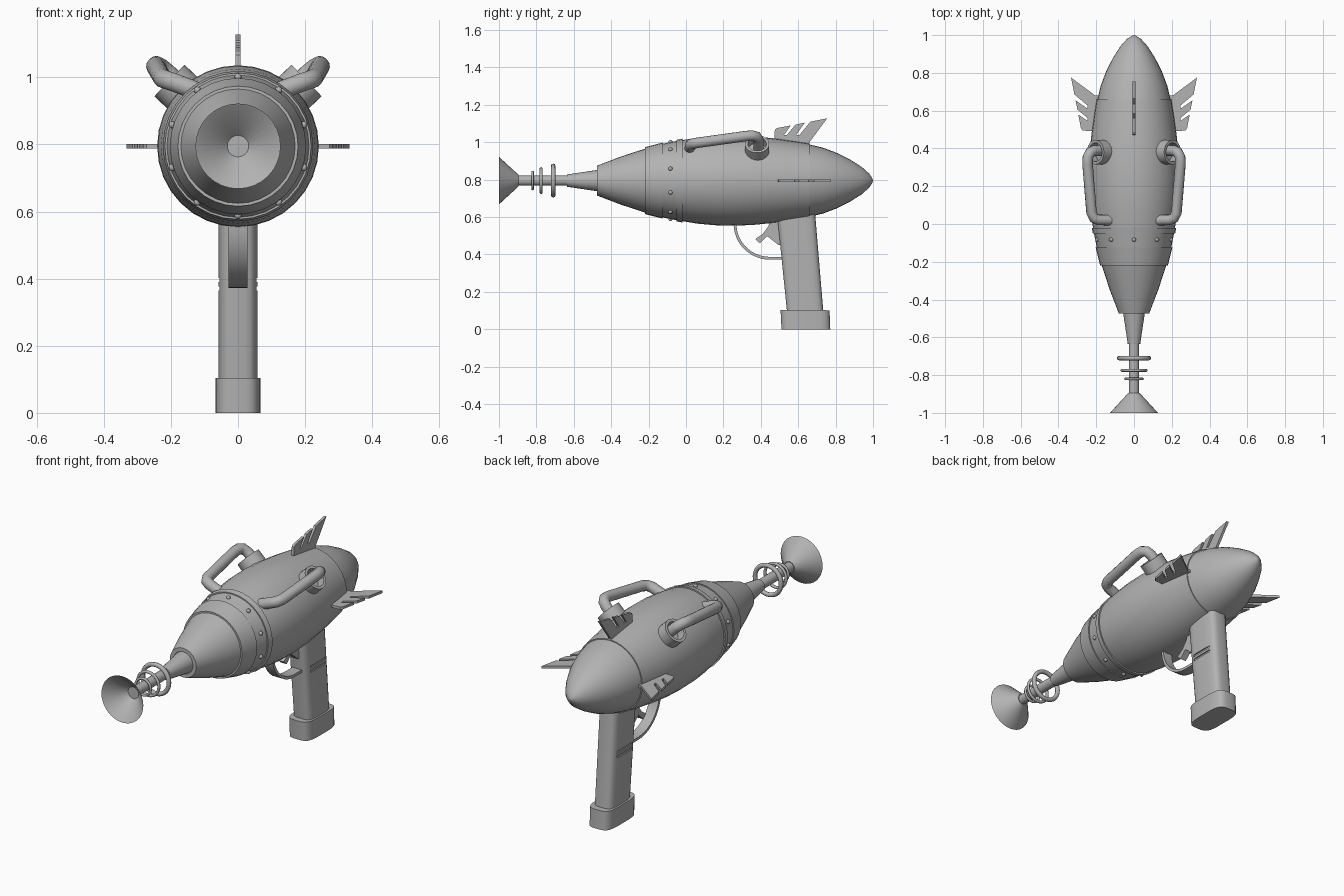
import bpy, bmesh, math
from mathutils import Vector

if "Cube" in bpy.data.objects:
    bpy.data.objects.remove(bpy.data.objects["Cube"])

AXIS = 0.795  # height of the barrel axis

metal = bpy.data.materials.new("grey_metal")
metal.use_nodes = True
metal.diffuse_color = (0.45, 0.45, 0.45, 1)
metal.node_tree.nodes["Principled BSDF"].inputs["Base Color"].default_value = (0.45, 0.45, 0.45, 1)


def finish(obj, angle=35):
    if not obj.data.materials:
        obj.data.materials.append(metal)
    bpy.ops.object.select_all(action="DESELECT")
    obj.select_set(True)
    bpy.context.view_layer.objects.active = obj
    bpy.ops.object.shade_smooth_by_angle(angle=math.radians(angle))
    return obj


def from_bmesh(name, bm, angle=35):
    bmesh.ops.remove_doubles(bm, verts=bm.verts, dist=0.0001)
    bmesh.ops.recalc_face_normals(bm, faces=bm.faces)
    mesh = bpy.data.meshes.new(name)
    bm.to_mesh(mesh)
    bm.free()
    obj = bpy.data.objects.new(name, mesh)
    bpy.context.collection.objects.link(obj)
    return finish(obj, angle)


def loft(name, rings, caps=True, angle=35, loop=False):
    """Skin a list of closed rings of points."""
    bm = bmesh.new()
    rows = [[bm.verts.new(p) for p in ring] for ring in rings]
    n = len(rows[0])
    pairs = list(zip(rows, rows[1:])) + ([(rows[-1], rows[0])] if loop else [])
    for a, b in pairs:
        for i in range(n):
            j = (i + 1) % n
            bm.faces.new((a[i], a[j], b[j], b[i]))
    if caps and not loop:
        bm.faces.new(rows[0])
        bm.faces.new(rows[-1])
    return from_bmesh(name, bm, angle)


def lathe(name, profile, sides=32, angle=35, loop=False):
    """Turn (y, radius) points around the barrel axis."""
    turn = [math.tau * i / sides for i in range(sides)]
    rings = [[(r * math.sin(a), y, AXIS + r * math.cos(a)) for a in turn] for y, r in profile]
    return loft(name, rings, True, angle, loop)


def plate(name, points, place, half):
    """Extrude a flat outline; place maps (u, v, w) to space."""
    return loft(name, [[place(u, v, w) for u, v in points] for w in (-half, half)], angle=25)


def tube(name, points, radius, bevel_steps=5):
    curve = bpy.data.curves.new(name, "CURVE")
    curve.dimensions = "3D"
    curve.bevel_depth = radius
    curve.bevel_resolution = bevel_steps
    curve.use_fill_caps = True
    spline = curve.splines.new("POLY")
    spline.points.add(len(points) - 1)
    for p, co in zip(spline.points, points):
        p.co = (*co, 1)
    obj = bpy.data.objects.new(name, curve)
    bpy.context.collection.objects.link(obj)
    bpy.ops.object.select_all(action="DESELECT")
    obj.select_set(True)
    bpy.context.view_layer.objects.active = obj
    bpy.ops.object.convert(target="MESH")
    return finish(bpy.context.object, 50)


# Hull: nose cone, stepped collar bands, main shell and tail cap
lathe("nose_cone", [(-0.465, 0.055), (-0.475, 0.06), (-0.475, 0.08), (-0.35, 0.128), (-0.215, 0.172), (-0.215, 0.1)])
lathe("front_band", [(-0.22, 0.15), (-0.22, 0.179), (-0.125, 0.203), (-0.125, 0.15)])
lathe("rivet_band", [(-0.13, 0.15), (-0.13, 0.196), (-0.045, 0.213), (-0.045, 0.15)])
lathe("rear_band", [(-0.05, 0.15), (-0.05, 0.218), (-0.02, 0.224), (-0.02, 0.15)])
lathe("main_shell", [(-0.03, 0.15), (-0.03, 0.215), (0.06, 0.23), (0.16, 0.239), (0.26, 0.241),
                     (0.36, 0.237), (0.47, 0.226), (0.57, 0.212), (0.66, 0.198), (0.66, 0.15)])
lathe("tail_cap", [(0.655, 0.15), (0.655, 0.194), (0.73, 0.177), (0.81, 0.147), (0.88, 0.111),
                   (0.94, 0.073), (0.98, 0.037), (0.995, 0.014), (1.0, 0.001)])

# Rivets around the collar
for i in range(10):
    a = math.tau * i / 10
    bpy.ops.mesh.primitive_uv_sphere_add(segments=10, ring_count=6, radius=0.011, location=(
        0.206 * math.sin(a), -0.083, AXIS + 0.206 * math.cos(a)))
    bpy.context.object.name = "rivet"
    finish(bpy.context.object)

# Barrel, floating rings and flared dish
lathe("barrel_sleeve", [(-0.635, 0.033), (-0.46, 0.059)], 24)
lathe("barrel_rod", [(-0.905, 0.027), (-0.62, 0.027)], 24)
lathe("muzzle_dish", [(-0.895, 0.031), (-1.0, 0.127), (-0.998, 0.123), (-0.905, 0.032)])
for y, outer, half in ((-0.71, 0.091, 0.012), (-0.775, 0.072, 0.008), (-0.82, 0.052, 0.007)):
    section = [(y + half * math.cos(math.tau * k / 8), outer - half + half * math.sin(math.tau * k / 8))
               for k in range(8)]
    lathe("barrel_ring", section, 28, 50, loop=True)

# Three feathered fins
fin = [(0.47, 0.20), (0.475, 0.272), (0.487, 0.281), (0.56, 0.295), (0.525, 0.245), (0.54, 0.245),
       (0.585, 0.299), (0.635, 0.31), (0.59, 0.245), (0.607, 0.245), (0.665, 0.315), (0.755, 0.333),
       (0.66, 0.205), (0.66, 0.18)]
plate("top_fin", fin, lambda u, v, w: (w, u, AXIS + v), 0.007)
for side, name in ((1, "left_fin"), (-1, "right_fin")):
    plate(name, fin, lambda u, v, w: (side * v, u + 0.02, AXIS + w), 0.007)

# Side pipes and their hollow sockets
for side, label in ((1, "left"), (-1, "right")):
    path = [(0.125, 0.02, 0.96), (0.19, 0.022, 0.985), (0.212, 0.032, 0.992), (0.225, 0.06, 0.997),
            (0.246, 0.32, 1.033), (0.244, 0.355, 1.036), (0.232, 0.378, 1.03), (0.21, 0.388, 1.012),
            (0.13, 0.388, 0.935)]
    tube(label + "_pipe", [(side * x, y, z) for x, y, z in path], 0.028)
    out = Vector((side * 0.72, 0, 0.69)).normalized()
    across = Vector((0, 1, 0))
    up = out.cross(across)
    centre = Vector((0, 0.38, AXIS))
    rings = []
    for dist, r in ((0.17, 0.065), (0.283, 0.065), (0.283, 0.05), (0.235, 0.05)):
        rings.append([centre + out * dist + r * (across * math.cos(t) + up * math.sin(t))
                      for t in [math.tau * k / 24 for k in range(24)]])
    loft(label + "_socket", rings)


# Grip and foot share a rounded section
def section(y0, y1, half, z, tilt=0.0):
    """Rounded oblong between y0 and y1 at height z."""
    mid, hy = (y0 + y1) / 2, (y1 - y0) / 2
    ring = []
    for k in range(24):
        c, s = math.cos(math.tau * (k + 0.5) / 24), math.sin(math.tau * (k + 0.5) / 24)
        y = hy * math.copysign(abs(c) ** 0.5, c)
        x = half * math.copysign(abs(s) ** 0.5, s)
        ring.append((x, mid + y, z + tilt * y))
    return ring


grip = loft("grip", [section(0.54, 0.735, 0.058, 0.09), section(0.485, 0.69, 0.058, 0.63)])
loft("grip_foot", [section(0.51, 0.772, 0.068, 0.0), section(0.505, 0.768, 0.068, 0.103, -0.01)])

# Grooves on both sides of the grip
for z in (0.396, 0.371):
    for side in (1, -1):
        bpy.ops.mesh.primitive_cube_add(size=1, location=(side * 0.062, 0.612, z))
        cutter = bpy.context.object
        cutter.name = "groove_cutter"
        cutter.scale = (0.022, 0.13, 0.012)
        cutter.hide_render = True
        cut = grip.modifiers.new("groove", "BOOLEAN")
        cut.operation = "DIFFERENCE"
        cut.object = cutter
        bpy.ops.object.select_all(action="DESELECT")
        bpy.context.view_layer.objects.active = grip
        bpy.ops.object.modifier_apply(modifier=cut.name)
        bpy.data.objects.remove(cutter)
finish(grip)

# Trigger guard: a bent strap
outer, inner = [], []
for k in range(11):
    t = math.radians(185 + 85 * k / 10)
    for line, r in ((outer, 0.0), (inner, 0.015)):
        line.append((0.45 + (0.195 - r) * math.cos(t), 0.562 + (0.19 - r) * math.sin(t)))
strap = [(0.252, 0.59)] + outer + [(0.53, 0.372), (0.53, 0.387)] + inner[::-1] + [(0.267, 0.59)]
plate("trigger_guard", strap, lambda u, v, w: (w, u, v), 0.028)

# Trigger
trigger = [(0.455, 0.59), (0.44, 0.55), (0.41, 0.51), (0.37, 0.482), (0.395, 0.46),
           (0.435, 0.498), (0.495, 0.45), (0.53, 0.45), (0.53, 0.59)]
plate("trigger", trigger, lambda u, v, w: (w, u, v), 0.018)
